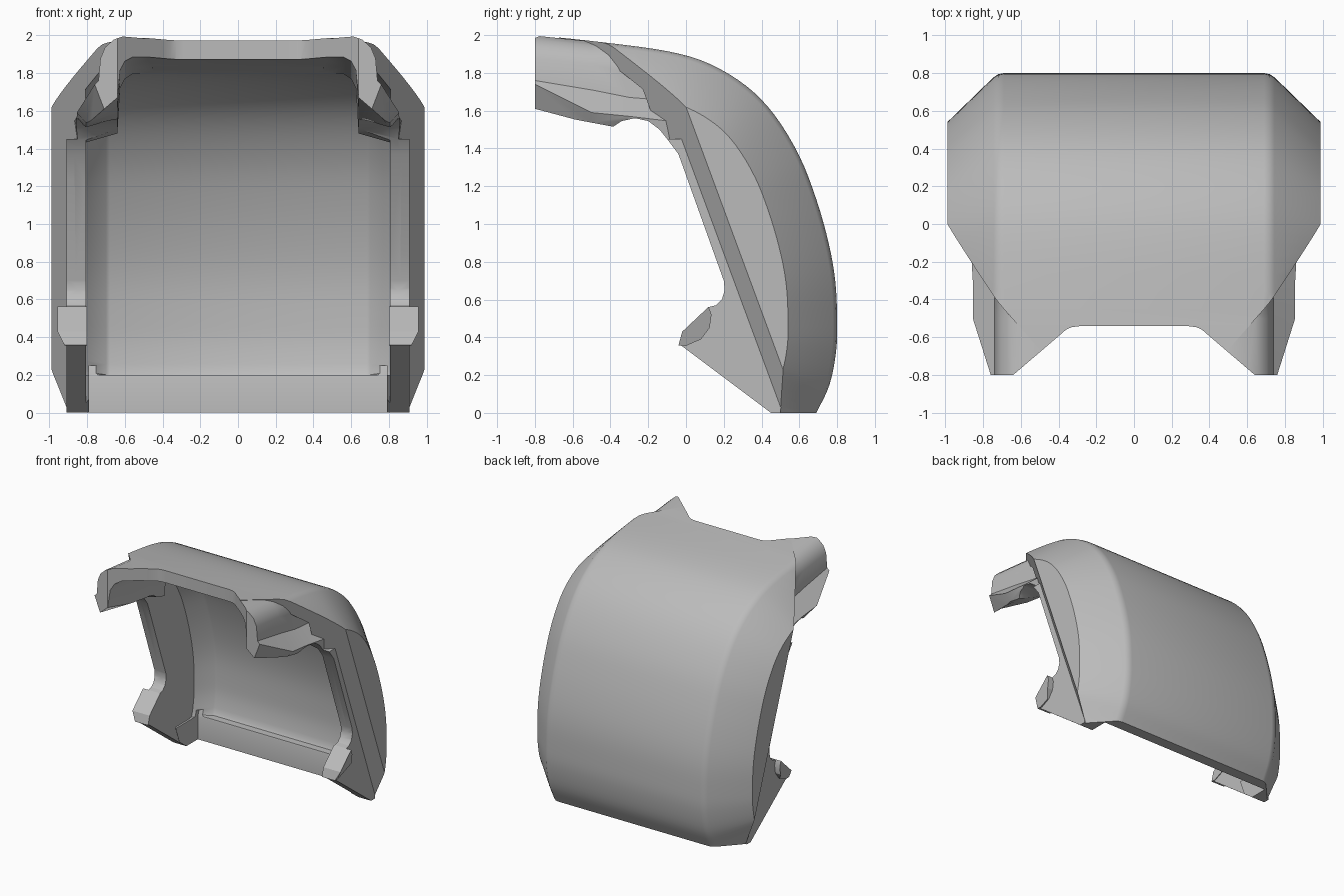
import bpy, bmesh
from mathutils import Vector

if "Cube" in bpy.data.objects:
    bpy.data.objects.remove(bpy.data.objects["Cube"])

grey = bpy.data.materials.new("plain_grey")
grey.use_nodes = True
grey.diffuse_color = (0.5, 0.5, 0.5, 1)
grey.node_tree.nodes["Principled BSDF"].inputs["Base Color"].default_value = (0.5, 0.5, 0.5, 1)


def loft(name, layers, planes=()):
    """Closed solid through matching rings, optionally trimmed by planes."""
    bm = bmesh.new()
    rings = [[bm.verts.new(p) for p in ring] for ring in layers]
    n = len(rings[0])
    for a, b in zip(rings, rings[1:]):
        for i in range(n):
            j = (i + 1) % n
            bm.faces.new((a[i], a[j], b[j], b[i]))
    bm.faces.new(rings[0])
    bm.faces.new(rings[-1])
    bmesh.ops.recalc_face_normals(bm, faces=bm.faces)
    for co, no in planes:
        cut = bmesh.ops.bisect_plane(bm, geom=bm.verts[:] + bm.edges[:] + bm.faces[:],
                                     plane_co=co, plane_no=no, clear_outer=True)
        edges = [e for e in cut["geom_cut"] if isinstance(e, bmesh.types.BMEdge)]
        bmesh.ops.contextual_create(bm, geom=edges)
    bmesh.ops.recalc_face_normals(bm, faces=bm.faces)
    mesh = bpy.data.meshes.new(name)
    bm.to_mesh(mesh)
    bm.free()
    obj = bpy.data.objects.new(name, mesh)
    bpy.context.collection.objects.link(obj)
    return obj


def side_prism(name, yz, x0, x1):
    return loft(name, [[(x, y, z) for y, z in yz] for x in (x0, x1)])


def combine(target, tool, operation):
    mod = target.modifiers.new(operation, 'BOOLEAN')
    mod.operation, mod.solver, mod.object = operation, 'EXACT', tool
    bpy.context.view_layer.objects.active = target
    bpy.ops.object.modifier_apply(modifier=mod.name)
    bpy.data.objects.remove(tool)


def smooth_path(pts, steps=4):
    """Catmull-Rom interpolation of a list of 2D points."""
    v = [Vector(p) for p in pts]
    v = [2 * v[0] - v[1]] + v + [2 * v[-1] - v[-2]]
    out = []
    for a, b, c, d in zip(v, v[1:], v[2:], v[3:]):
        for k in range(steps):
            t = k / steps
            out.append(0.5 * (2 * b + (c - a) * t + (2 * a - 5 * b + 4 * c - d) * t * t
                              + (3 * b - a - 3 * c + d) * t ** 3))
    return out + [v[-2]]


# Side profile of the outer skin, from front top over the back to the bottom
profile = smooth_path([(-1.2, 2.04), (-0.8, 2.0), (-0.45, 1.963), (-0.1, 1.915), (0.12, 1.85),
                       (0.32, 1.73), (0.47, 1.575), (0.6, 1.36), (0.69, 1.13), (0.755, 0.9),
                       (0.79, 0.7), (0.8, 0.5), (0.795, 0.33), (0.76, 0.15), (0.69, 0), (0.59, -0.2)])


def skin_ring(x, depth, floor):
    """Profile pushed inward by depth, closed in front of the part."""
    ring = []
    for i, p in enumerate(profile):
        t = (profile[min(i + 1, len(profile) - 1)] - profile[max(i - 1, 0)]).normalized()
        q = p + Vector((t.y, -t.x)) * depth
        ring.append((x, q.x, max(q.y, floor)))
    return ring + [(x, -1.3, floor), (x, -1.3, ring[0][2])]


def skin_solid(name, steps, floor, planes=()):
    half = [(x, d) for x, d in steps]
    rows = [(-x, d) for x, d in reversed(half)] + half
    return loft(name, [skin_ring(x, d, floor) for x, d in rows], planes)


# Chamfered outer body, trimmed by the slanted front planes
trims = [((s * 0.99, 0, 1.62), (s * 0.12, -0.111, -0.041)) for s in (-1, 1)]
shell = skin_solid("rear_shell", [(0.69, 0), (0.72, 0.006), (0.745, 0.022), (0.99, 0.26)], -0.2, trims)

# Hollow inside and the opening above the bottom lip
combine(shell, skin_solid("cavity", [(0.68, 0.1), (0.7, 0.108), (0.81, 0.22)], 0.2), 'DIFFERENCE')
combine(shell, side_prism("lip_opening", [(-1.3, -0.3), (0.6, -0.3), (0.6, 0.19), (0.62, 0.25), (-1.3, 0.25)],
                          -0.79, 0.79), 'DIFFERENCE')

# Inner side walls with the lower tabs, and the upper arms
front_edge = [(-0.1, 1.45), (-0.04, 1.37), (0.2, 0.7), (0.205, 0.65), (0.19, 0.6), (0.16, 0.57),
              (0.12, 0.56), (-0.03, 0.36), (0.45, 0)]
for s in (-1, 1):
    wall = side_prism("side_wall", front_edge + [(0.5, 0), (0.52, 0.3), (0.52, 0.6), (0.4, 1.1), (0.2, 1.45)],
                      s * 0.805, s * 0.91)
    combine(shell, wall, 'UNION')
    sections = []
    # y, top, crease height, flare point, lower point
    for y, top, crease, fx, fz, lx, lz in ((-0.8, 1.997, 1.76, 0.76, 1.74, 0.71, 1.61),
                                           (-0.5, 1.966, 1.71, 0.855, 1.59, 0.8, 1.53),
                                           (-0.3, 1.94, 1.67, 0.855, 1.57, 0.81, 1.5),
                                           (-0.05, 1.9, 1.65, 0.87, 1.54, 0.85, 1.42)):
        ring = [(0.45, top), (0.61, top), (0.66, top - 0.02), (0.705, top - 0.06), (0.73, top - 0.12),
                (0.74, crease), (fx, fz), (lx, lz), (0.64, lz + 0.06),
                (0.625, top - 0.18), (0.6, top - 0.13), (0.56, top - 0.105), (0.45, top - 0.095)]
        sections.append([(s * x, y, z) for x, z in ring])
    combine(shell, loft("upper_arm", sections), 'UNION')

# Overall front outline seen from the side
outline = [(-0.8, 2.3), (-0.8, 1.61), (-0.73, 1.58), (-0.385, 1.515), (-0.34, 1.545), (-0.27, 1.56),
           (-0.2, 1.545), (-0.14, 1.5)] + front_edge + [(1.2, 0), (1.2, 2.3)]
combine(shell, side_prism("outline_block", outline, -1.5, 1.5), 'INTERSECT')

# Notch in the front of the top
half = [(0.75, -0.9), (0.64, -0.8), (0.4, -0.595), (0.36, -0.56), (0.33, -0.547), (0.29, -0.542)]
notch = half + [(-x, y) for x, y in reversed(half)]
combine(shell, loft("notch", [[(x, y, z) for x, y in notch] for z in (1, 2.5)]), 'DIFFERENCE')

# Clip pins on the lower tabs
pin = [(-0.04, 0.357), (-0.02, 0.43), (0.12, 0.562), (0.135, 0.52), (0.125, 0.45), (0.08, 0.39), (0.0, 0.355)]
pins = []
for s, side in ((-1, "right"), (1, "left")):
    rings = [[(s * x, y, z) for y, z in pin] for x in (0.8, 0.92)]
    rings.append([(s * (0.92 if z < 0.4 else 0.958), y, z) for y, z in pin])
    rings[1] = [(s * 0.91, y, z) for y, z in pin]
    pins.append(loft(side + "_clip_pin", rings))

for obj in [shell] + pins:
    obj.data.materials.clear()
    obj.data.materials.append(grey)
    bpy.ops.object.select_all(action='DESELECT')
    obj.select_set(True)
    bpy.context.view_layer.objects.active = obj
    bpy.ops.object.shade_smooth_by_angle(angle=0.5)
